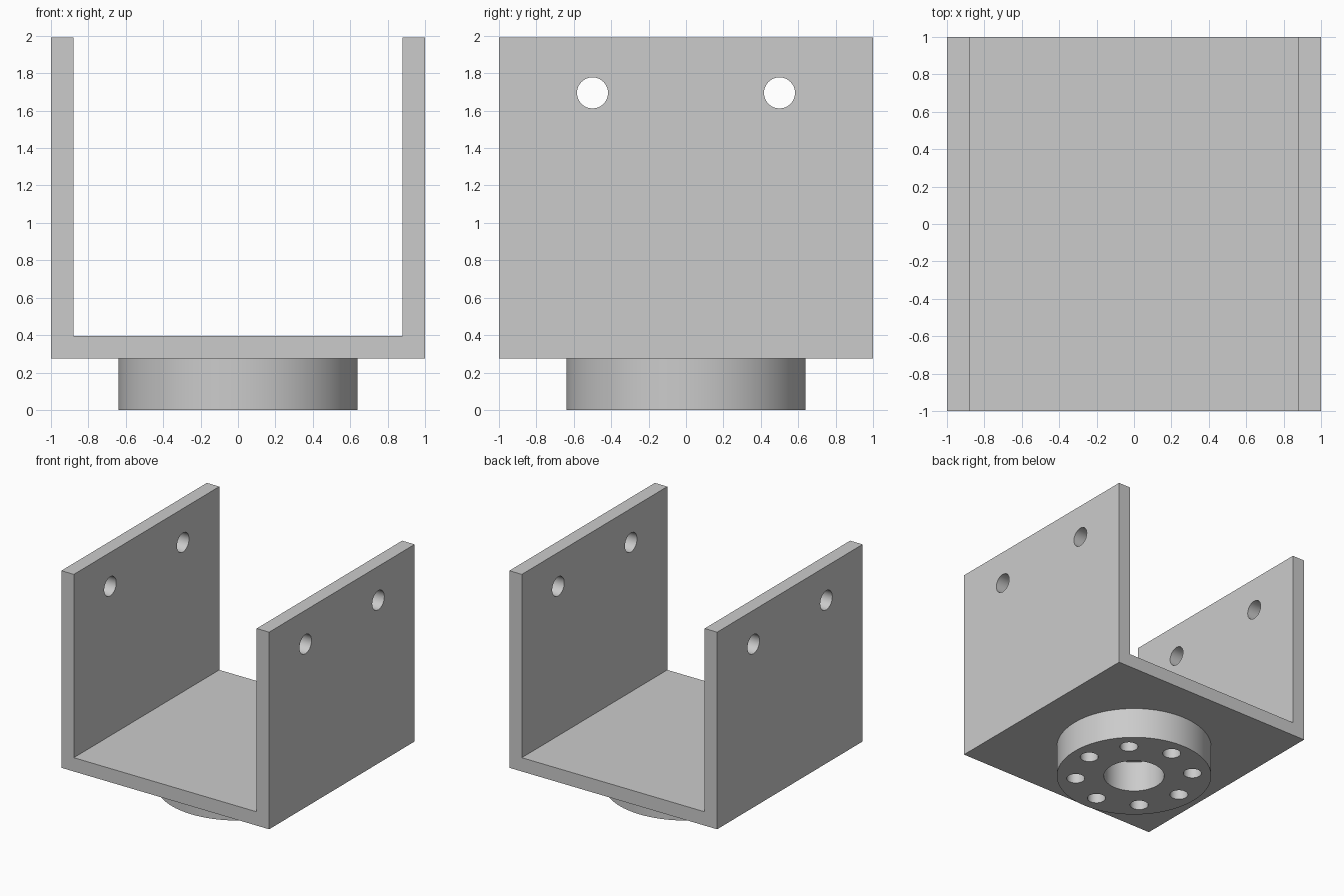
import bpy
import bmesh
from math import radians, sin, cos, pi

if "Cube" in bpy.data.objects:
    bpy.data.objects.remove(bpy.data.objects["Cube"], do_unlink=True)

PLATE_Z, TOP_Z, WALL = 0.275, 1.99, 0.12

grey = bpy.data.materials.new("plain_grey")
grey.use_nodes = True
grey.diffuse_color = (0.6, 0.6, 0.6, 1)
grey.node_tree.nodes["Principled BSDF"].inputs["Base Color"].default_value = grey.diffuse_color


def activate(obj):
    bpy.ops.object.select_all(action="DESELECT")
    obj.select_set(True)
    bpy.context.view_layer.objects.active = obj


def cylinder(name, radius, x, y, low, high, segments=48):
    """Upright cylinder between two heights."""
    bpy.ops.mesh.primitive_cylinder_add(vertices=segments, radius=radius, depth=high - low,
                                        location=(x, y, (low + high) / 2))
    obj = bpy.context.object
    obj.name = name
    obj.data.materials.append(grey)
    return obj


def combine(target, other, operation):
    """Apply a boolean and drop the helper."""
    activate(target)
    mod = target.modifiers.new(operation.lower(), "BOOLEAN")
    mod.operation, mod.solver, mod.object = operation, "EXACT", other
    bpy.ops.object.modifier_apply(modifier=mod.name)
    bpy.data.objects.remove(other, do_unlink=True)


# U-shaped channel: profile in x and z, extruded along y
inner, floor = 1 - WALL, PLATE_Z + WALL
half = [(1, PLATE_Z), (1, TOP_Z), (inner, TOP_Z), (inner, floor)]
profile = half + [(-x, z) for x, z in reversed(half)]
bm = bmesh.new()
face = bm.faces.new([bm.verts.new((x, -1, z)) for x, z in profile])
extruded = bmesh.ops.extrude_face_region(bm, geom=[face])["geom"]
bmesh.ops.translate(bm, vec=(0, 2, 0),
                    verts=[v for v in extruded if isinstance(v, bmesh.types.BMVert)])
bmesh.ops.recalc_face_normals(bm, faces=bm.faces)
mesh = bpy.data.meshes.new("channel_bracket")
bm.to_mesh(mesh)
bm.free()
mesh.materials.append(grey)
bracket = bpy.data.objects.new("channel_bracket", mesh)
bpy.context.collection.objects.link(bracket)

# Round mounting boss under the channel
combine(bracket, cylinder("boss", 0.64, 0, 0, 0, PLATE_Z + 0.04, 96), "UNION")

# Blind centre bore and ring of bolt holes
combine(bracket, cylinder("bore_cutter", 0.25, 0, 0, -0.1, PLATE_Z, 64), "DIFFERENCE")
for i in range(8):
    a = i * pi / 4
    hole = cylinder("bolt_cutter", 0.075, 0.485 * cos(a), 0.485 * sin(a), -0.1, PLATE_Z, 32)
    combine(bracket, hole, "DIFFERENCE")

# Cross holes through both walls
for y in (-0.5, 0.5):
    pin = cylinder("pin_cutter", 0.083, 0, y, -1.2, 1.2)
    pin.location.z = 1.695
    pin.rotation_euler.y = radians(90)
    combine(bracket, pin, "DIFFERENCE")

activate(bracket)
bpy.ops.object.shade_smooth_by_angle(angle=radians(30))
